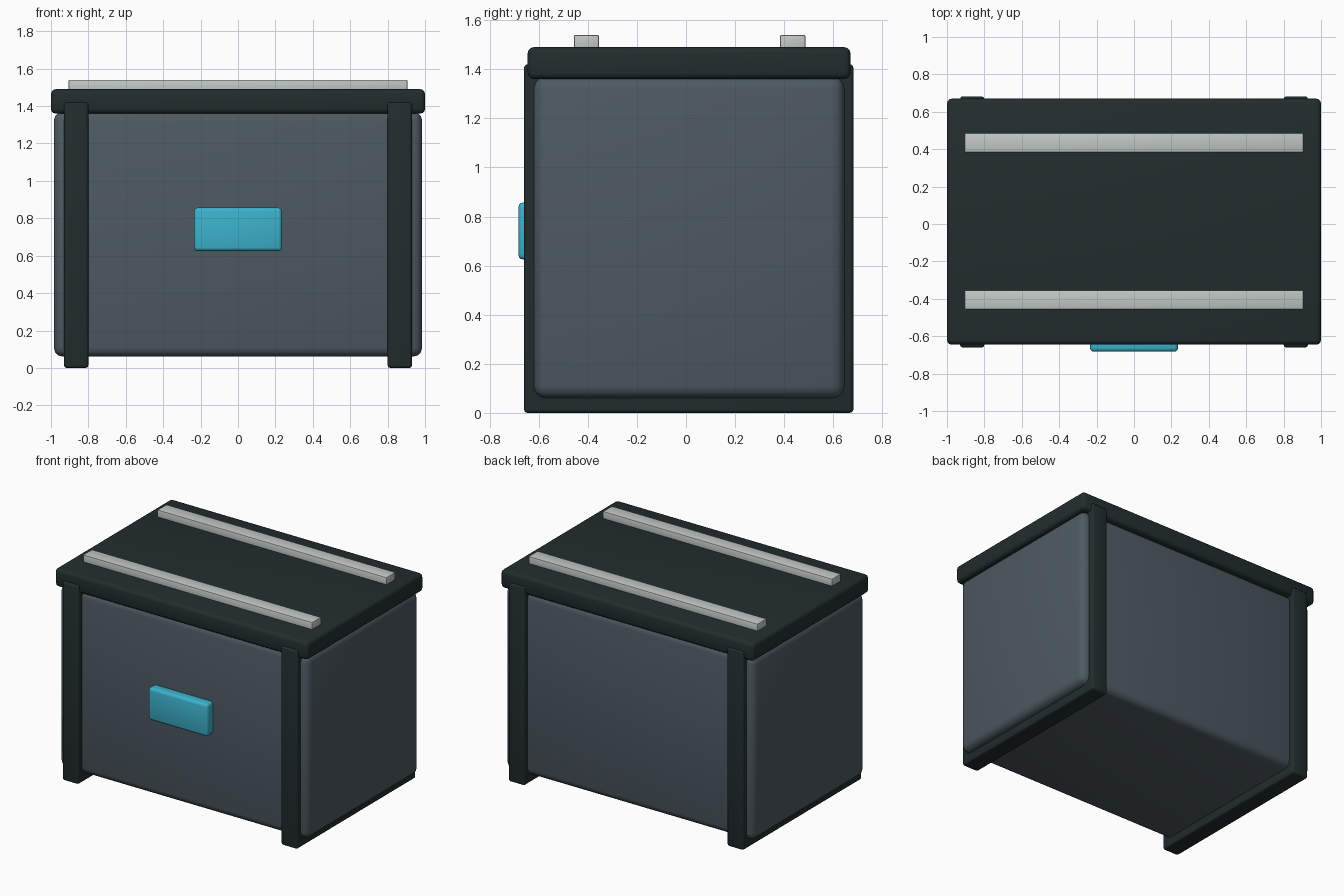
import bpy
from math import radians

if "Cube" in bpy.data.objects:
    bpy.data.objects.remove(bpy.data.objects["Cube"], do_unlink=True)


def make_material(name, rgb):
    mat = bpy.data.materials.new(name)
    mat.use_nodes = True
    mat.diffuse_color = (*rgb, 1)
    bsdf = next(n for n in mat.node_tree.nodes if n.type == "BSDF_PRINCIPLED")
    bsdf.inputs["Base Color"].default_value = (*rgb, 1)
    bsdf.inputs["Roughness"].default_value = 0.6
    return mat


slate = make_material("slate grey", (0.075, 0.10, 0.12))
charcoal = make_material("dark charcoal", (0.016, 0.026, 0.027))
cyan = make_material("cyan", (0.045, 0.45, 0.61))
silver = make_material("light grey", (0.54, 0.58, 0.57))


def rounded_box(name, x, y, z, bevel, mat, segments=3):
    """Box spanning the given (low, high) ranges, with rounded edges."""
    spans = (x, y, z)
    bpy.ops.mesh.primitive_cube_add(size=1, location=[(a + b) / 2 for a, b in spans])
    obj = bpy.context.object
    obj.name = name
    obj.scale = [b - a for a, b in spans]
    bpy.ops.object.transform_apply(location=False, rotation=False, scale=True)
    mod = obj.modifiers.new("rounded edges", "BEVEL")
    mod.width = bevel
    mod.segments = segments
    bpy.ops.object.modifier_apply(modifier=mod.name)
    bpy.ops.object.shade_smooth_by_angle(angle=radians(35))
    obj.data.materials.append(mat)
    return obj


# Main container and its overhanging lid
rounded_box("body", (-0.985, 0.985), (-0.62, 0.645), (0.06, 1.37), 0.05, slate)
rounded_box("lid", (-1, 1), (-0.645, 0.67), (1.36, 1.49), 0.025, charcoal)

# Bands that wrap the body and double as feet
for side, x in (("right", (-0.93, -0.80)), ("left", (0.80, 0.93))):
    rounded_box(side + "_band", x, (-0.66, 0.682), (0, 1.42), 0.015, charcoal)

# Rails on the lid
for end, y in (("front", (-0.457, -0.355)), ("back", (0.383, 0.486))):
    rounded_box(end + "_rail", (-0.906, 0.906), y, (1.47, 1.54), 0.006, silver, 2)

# Front latch
rounded_box("latch", (-0.235, 0.235), (-0.683, -0.60), (0.625, 0.857), 0.02, cyan)
